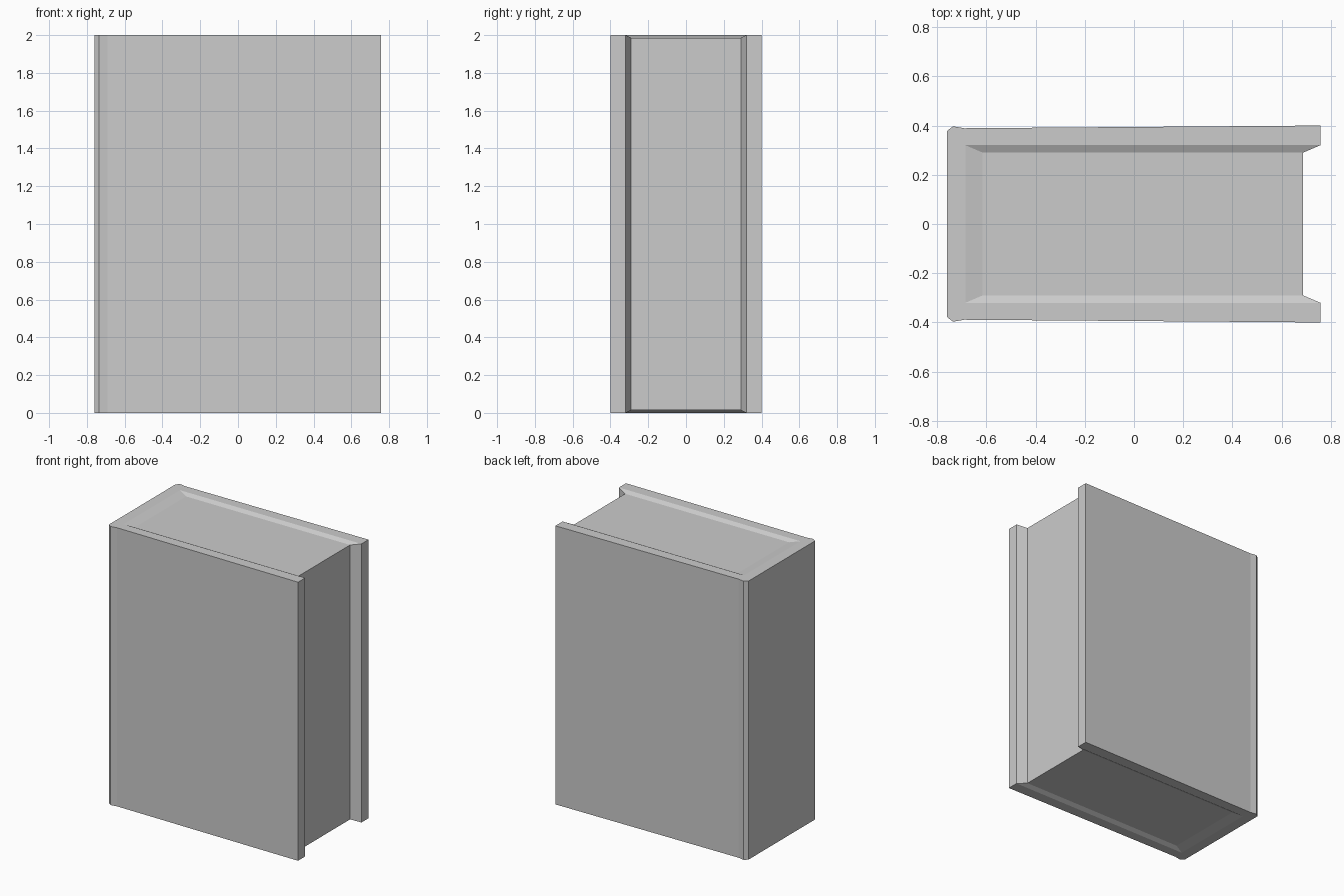
import bpy, bmesh

if "Cube" in bpy.data.objects:
    bpy.data.objects.remove(bpy.data.objects["Cube"])

H, LIP = 2.0, 0.015          # cover height, recess depth of the page edges
X0, X1, Y = -0.615, 0.687, 0.29   # page block extents


def make_object(name, bm):
    bmesh.ops.recalc_face_normals(bm, faces=bm.faces[:])
    mesh = bpy.data.meshes.new(name)
    bm.to_mesh(mesh)
    bm.free()
    obj = bpy.data.objects.new(name, mesh)
    bpy.context.collection.objects.link(obj)
    return obj


# Cover: C-shaped outline with ridged spine corners, mirrored in y
half = [(0.757, 0.32), (0.757, 0.40), (-0.69, 0.389), (-0.735, 0.397), (-0.76, 0.378)]
inner = (-0.685, 0.32)
outline = half + [(x, -y) for x, y in reversed(half)]
outline += [(inner[0], -inner[1]), inner]
n = len(outline)

bm = bmesh.new()
low, high = [[bm.verts.new((x, y, z)) for x, y in outline] for z in (0, H)]
bm.faces.new(low)
bm.faces.new(high)
for i in range(n - 3):
    bm.faces.new((low[i], low[i + 1], high[i + 1], high[i]))

# Sloped inner lip from the cover down to the page block
rim = [(X1, -Y), (X0, -Y), (X0, Y), (X1, Y)]
rim_low, rim_high = [[bm.verts.new((x, y, z)) for x, y in rim] for z in (LIP, H - LIP)]
order = [n - 3, n - 2, n - 1, 0]
for ring, edge in ((low, rim_low), (high, rim_high)):
    for k in range(3):
        bm.faces.new((ring[order[k]], ring[order[k + 1]], edge[k + 1], edge[k]))
for k in (0, 3):
    bm.faces.new((low[order[k]], high[order[k]], rim_high[k], rim_low[k]))
# Inside faces of the boards and spine, against the pages
for k in range(3):
    bm.faces.new((rim_low[k], rim_low[k + 1], rim_high[k + 1], rim_high[k]))
make_object("book_cover", bm)

# Page block: the three exposed page edges (top, bottom, fore edge)
bm = bmesh.new()
p_low, p_high = [[bm.verts.new((x, y, z)) for x, y in rim] for z in (LIP, H - LIP)]
bm.faces.new(p_low)
bm.faces.new(p_high)
for k in range(4):
    j = (k + 1) % 4
    bm.faces.new((p_low[k], p_low[j], p_high[j], p_high[k]))
make_object("page_block", bm)
